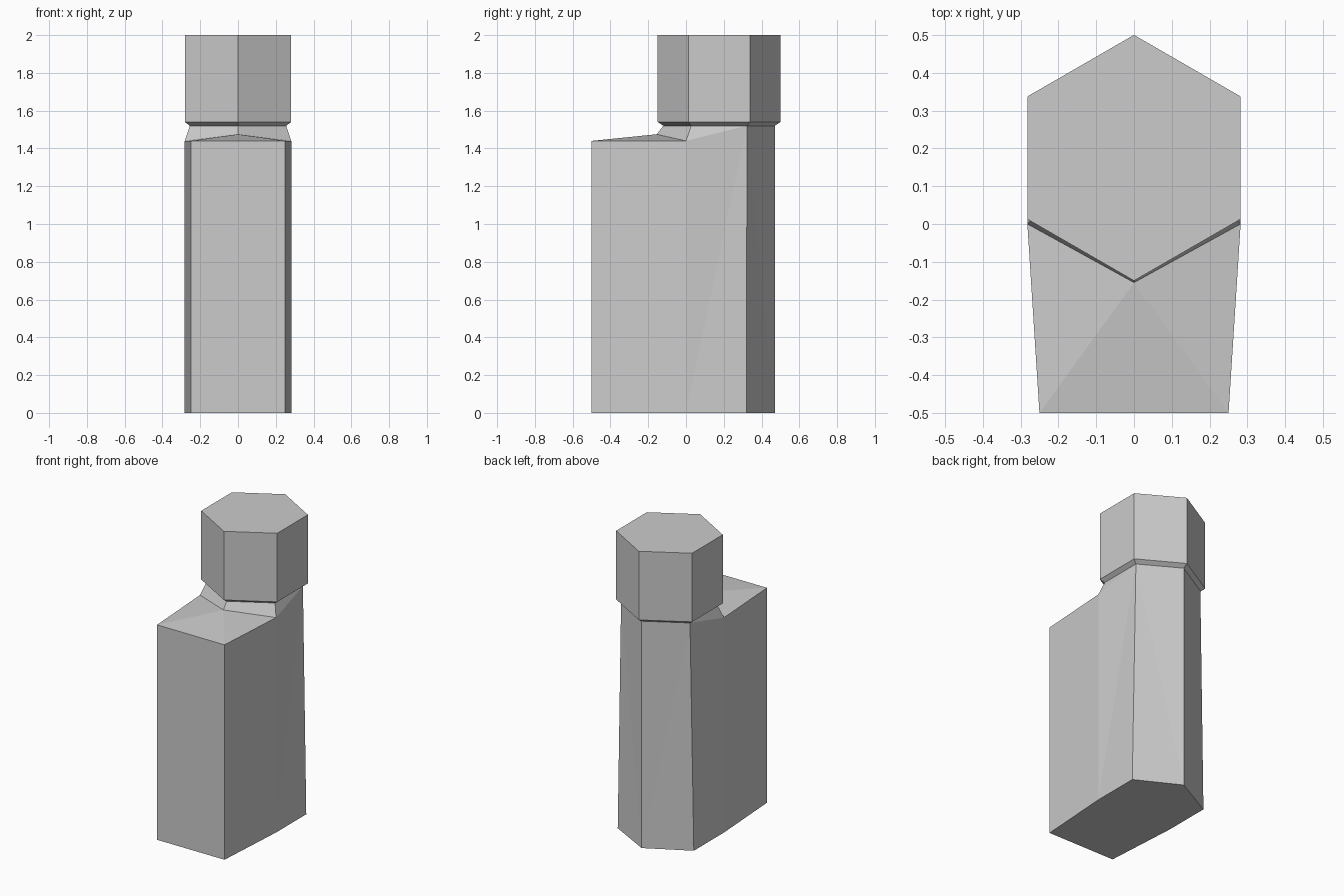
import bpy, bmesh
from math import sin, cos, pi

if "Cube" in bpy.data.objects:
    bpy.data.objects.remove(bpy.data.objects["Cube"])

CAP_Y = 0.175  # centre of the hexagonal cap


def finish(bm, name):
    bmesh.ops.recalc_face_normals(bm, faces=bm.faces)
    mesh = bpy.data.meshes.new(name)
    bm.to_mesh(mesh)
    bm.free()
    obj = bpy.data.objects.new(name, mesh)
    bpy.context.collection.objects.link(obj)
    return obj


def hex_ring(r, z):
    # first point faces front, then round by the right side
    return [(r * sin(i * pi / 3), CAP_Y - r * cos(i * pi / 3), z) for i in range(6)]


# Cap: hexagonal prism with a chamfered lower rim
bm = bmesh.new()
rings = [[bm.verts.new(p) for p in hex_ring(r, z)]
         for r, z in ((0.295, 1.52), (0.325, 1.54), (0.325, 2.0))]
for low, high in zip(rings, rings[1:]):
    for i in range(6):
        j = (i + 1) % 6
        bm.faces.new((low[i], low[j], high[j], high[i]))
bm.faces.new(rings[-1])
finish(bm, "cap")

# Body: right half, from the base outline up to the shoulder and neck
bm = bmesh.new()
base = [bm.verts.new((x, y, 0)) for x, y in
        ((0, -0.5), (0.25, -0.5), (0.282, 0), (0.282, 0.32), (0, 0.47))]
front, corner, side, peak = [bm.verts.new(p) for p in
        ((0, -0.5, 1.44), (0.25, -0.5, 1.44), (0.282, 0, 1.44), (0, -0.155, 1.475))]
neck = [bm.verts.new(p) for p in hex_ring(0.295, 1.52)[:4]]
neck[0].co.x = neck[3].co.x = 0
for face in (
    base,                                      # underside
    (base[0], base[1], corner, front),         # front wall
    (base[1], base[2], side, corner),          # side wall
    (base[2], neck[2], side),                  # twisted rear side wall
    (base[2], base[3], neck[2]),
    (base[3], base[4], neck[2]),               # back wall
    (base[4], neck[3], neck[2]),
    (front, corner, peak),                     # sloping shoulder
    (corner, side, peak),
    (peak, side, neck[1], neck[0]),            # neck
    (side, neck[2], neck[1]),
):
    bm.faces.new(face)
bmesh.ops.mirror(bm, geom=bm.verts[:] + bm.edges[:] + bm.faces[:],
                 axis='X', merge_dist=0.0005)
bmesh.ops.remove_doubles(bm, verts=bm.verts, dist=0.0005)
# drop the centre seams on flat areas
seams = [e for e in bm.edges if len(e.link_faces) == 2
         and all(abs(v.co.x) < 1e-5 for v in e.verts)
         and e.calc_face_angle() < 0.001]
bmesh.ops.dissolve_edges(bm, edges=seams, use_verts=False)
finish(bm, "body")
